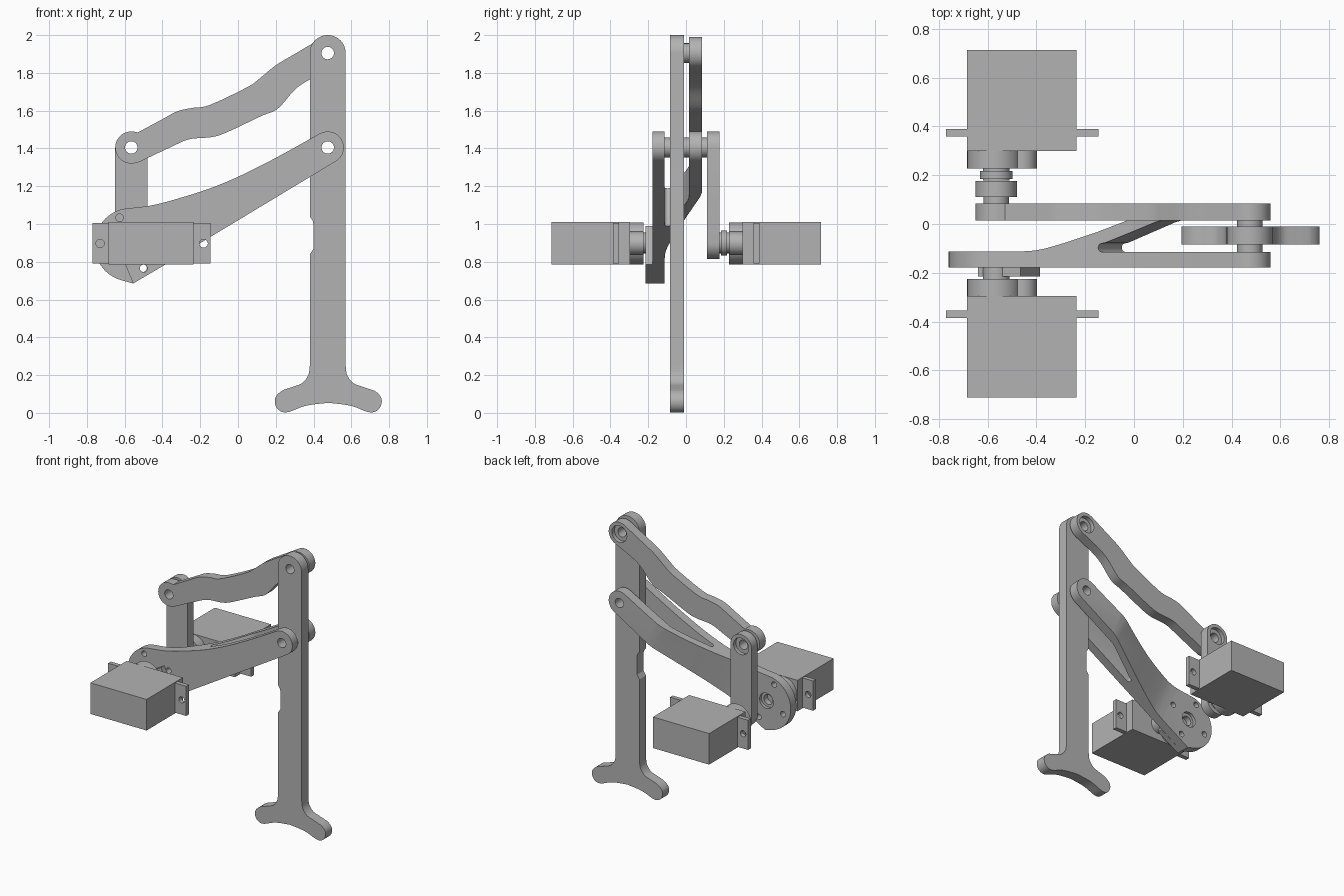
import bpy, bmesh, math
from mathutils import Vector

cube = bpy.data.objects.get("Cube")
if cube:
    bpy.data.objects.remove(cube, do_unlink=True)

grey = bpy.data.materials.new("plain grey")
grey.use_nodes = True
grey.diffuse_color = (0.45, 0.45, 0.45, 1)
grey.node_tree.nodes["Principled BSDF"].inputs["Base Color"].default_value = (0.45, 0.45, 0.45, 1)

# Pivot positions in (x, z)
HIP, CRANK_TOP = (-0.565, 0.9), (-0.565, 1.405)
KNEE, LEG_TOP = (0.475, 1.405), (0.475, 1.905)
AXIS = Vector((KNEE[0] - HIP[0], KNEE[1] - HIP[1])).normalized()


def arc(c, r, a0, a1, n=20):
    """Points on an arc, angles in degrees."""
    angles = [math.radians(a0 + (a1 - a0) * i / n) for i in range(n + 1)]
    return [(c[0] + r * math.cos(a), c[1] + r * math.sin(a)) for a in angles]


def circle(c, r, n=40):
    return arc(c, r, 0, 360, n)[:-1]


def spline(pts, n=6):
    """Smooth curve through the points."""
    p = [Vector(q) for q in [pts[0], *pts, pts[-1]]]
    out = []
    for a, b, c, d in zip(p, p[1:], p[2:], p[3:]):
        for i in range(n):
            t = i / n
            out.append(0.5 * (2 * b + (c - a) * t + (2 * a - 5 * b + 4 * c - d) * t * t
                              + (3 * b - a - 3 * c + d) * t ** 3))
    return [tuple(v) for v in out] + [pts[-1]]


def extrude(name, base, offset):
    """Solid made by sweeping a flat 3D outline along an offset."""
    bm = bmesh.new()
    face = bm.faces.new([bm.verts.new(p) for p in base])
    swept = bmesh.ops.extrude_face_region(bm, geom=[face])["geom"]
    bmesh.ops.translate(bm, vec=offset, verts=[v for v in swept if isinstance(v, bmesh.types.BMVert)])
    bmesh.ops.recalc_face_normals(bm, faces=bm.faces)
    mesh = bpy.data.meshes.new(name)
    bm.to_mesh(mesh)
    bm.free()
    mesh.materials.append(grey)
    obj = bpy.data.objects.new(name, mesh)
    bpy.context.collection.objects.link(obj)
    return obj


def plate(name, outline, y0, y1):
    """Flat part with an (x, z) outline and thickness along y."""
    return extrude(name, [(x, y0, z) for x, z in outline], (0, y1 - y0, 0))


def combine(obj, tool, operation):
    mod = obj.modifiers.new("cut", "BOOLEAN")
    mod.operation, mod.solver, mod.object = operation, "EXACT", tool
    deps = bpy.context.evaluated_depsgraph_get()
    mesh = bpy.data.meshes.new_from_object(obj.evaluated_get(deps))
    obj.modifiers.clear()
    obj.data = mesh
    bpy.data.objects.remove(tool, do_unlink=True)


def drill(obj, c, r, y0=-1, y1=1):
    combine(obj, plate("drill", circle(c, r), y0, y1), "DIFFERENCE")


def box(x0, x1, z0, z1):
    return [(x0, z0), (x1, z0), (x1, z1), (x0, z1)]


# Leg with notched edge and forked foot
foot = spline([(0.38, 0.25), (0.372, 0.2), (0.34, 0.158), (0.29, 0.138), (0.235, 0.118), (0.2, 0.085),
               (0.197, 0.045), (0.22, 0.012), (0.265, 0.004), (0.36, 0.038), (0.475, 0.053)])
notch = [(0.38, 1.04), (0.397, 1.015), (0.4, 0.99), (0.4, 0.87), (0.38, 0.84)]
mirrored_foot = [(0.95 - x + 0.006 * (z < 0.12), z) for x, z in reversed(foot[:-1])]
leg = plate("leg", arc(LEG_TOP, 0.095, 0, 180, 28) + notch + foot + mirrored_foot, -0.085, -0.01)
for pivot in (LEG_TOP, KNEE):
    drill(leg, pivot, 0.033)

# Wavy upper link
upper = spline([(-0.53, 1.485), (-0.4, 1.555), (-0.32, 1.597), (-0.24, 1.615), (-0.15, 1.63),
                (0.05, 1.725), (0.12, 1.775), (0.2, 1.84), (0.3, 1.9), (0.435, 1.98)])
lower = spline([(0.505, 1.825), (0.38, 1.765), (0.3, 1.71), (0.21, 1.61), (0.12, 1.57),
                (-0.06, 1.485), (-0.14, 1.46), (-0.26, 1.448), (-0.36, 1.405), (-0.53, 1.325)])
link = plate("upper_link", upper + arc(LEG_TOP, 0.085, 110, -65)[1:-1] + lower
             + arc(CRANK_TOP, 0.085, -70, -290)[1:-1], 0.015, 0.085)
for pivot in (LEG_TOP, CRANK_TOP):
    drill(link, pivot, 0.033)
drill(link, LEG_TOP, 0.06, 0.055, 1)

# Crank that drives the upper link
crank = plate("crank", arc(CRANK_TOP, 0.085, 0, 180) + arc(HIP, 0.085, 180, 360), 0.11, 0.177)
drill(crank, CRANK_TOP, 0.033)
drill(crank, CRANK_TOP, 0.06, 0.15, 1)

# Forked lower arm: side outline crossed with a fork profile along the arm axis
top_edge = spline([(-0.6, 1.081), (-0.45, 1.1), (-0.3, 1.14), (-0.15, 1.188), (0, 1.25), (0.2, 1.35), (0.432, 1.479)])
arm = plate("lower_arm", [(-0.555, 0.685)] + arc((-0.565, 0.89), 0.195, 255, 105, 30) + top_edge
            + arc(KNEE, 0.085, 115, -58), -0.2, 0.2)
web = spline([(0.17, -0.113), (0.25, -0.106), (0.35, -0.08), (0.5, -0.032)]) + [(0.8, 0.075), (0.85, 0.085)]
slot = [(1.4, 0.015), (0.79, 0.015), (0.76, 0.008), (0.53, -0.078)] + arc((0.52, -0.097), 0.018, 90, 270, 8) \
    + [(1.4, -0.115), (1.4, -0.178), (-0.4, -0.178), (-0.4, -0.113)]
up = Vector((-AXIS[1], 0, AXIS[0]))
origin = Vector((HIP[0], 0, HIP[1])) - 0.6 * up
fork = extrude("fork", [origin + Vector((s * AXIS[0], y, s * AXIS[1])) for s, y in web + [(1.4, 0.085)] + slot],
               1.2 * up)
combine(arm, fork, "INTERSECT")
drill(arm, KNEE, 0.033)
drill(arm, HIP, 0.035)
drill(arm, HIP, 0.055, -0.135, 0)
for k in range(4):
    a = math.radians(25 + 90 * k)
    drill(arm, (HIP[0] + 0.147 * math.cos(a), HIP[1] + 0.147 * math.sin(a)), 0.02)

# Raised horn seat on the hip
seat = plate("horn_seat", [(-0.555, 0.685), (-0.385, 0.785), (-0.465, 0.99), (-0.64, 0.89)], -0.215, -0.177)
drill(seat, (-0.5, 0.765), 0.02)

# Pivot spacers
for name, c, y0, y1 in [("leg_top_spacer", LEG_TOP, -0.011, 0.016),
                        ("crank_spacer", CRANK_TOP, 0.084, 0.111),
                        ("knee_back_spacer", KNEE, -0.011, 0.016),
                        ("knee_front_spacer", KNEE, -0.116, -0.084)]:
    drill(plate(name, circle(c, 0.052), y0, y1), c, 0.033)

# Two servos, front and back, facing each other
for side, sign in (("front", -1), ("back", 1)):
    gap = 0.003 * (sign + 1) / 2

    def part(name, outline, near, far):
        return plate(f"{side}_{name}", outline, sign * (near + gap), sign * (far + gap))

    part("servo_body", box(-0.685, -0.235, 0.785, 1.01), 0.296, 0.711)
    ears = part("servo_ears", box(-0.77, -0.145, 0.79, 1.005), 0.355, 0.386)
    for x in (-0.73, -0.182):
        drill(ears, (x, 0.897), 0.022)
    part("servo_gearbox", circle((-0.572, 0.897), 0.112), 0.225, 0.3)
    part("servo_small_gear", circle((-0.46, 0.897), 0.062), 0.225, 0.3)
    part("servo_shaft", circle(HIP, 0.055), 0.175, 0.23)
plate("crank_collar", circle(HIP, 0.066), 0.185, 0.217)

# Smooth rounded sides, crisp rims
bpy.ops.object.select_all(action="DESELECT")
for obj in bpy.context.collection.objects:
    if obj.type == "MESH" and grey.name in obj.data.materials:
        obj.select_set(True)
        bpy.context.view_layer.objects.active = obj
bpy.ops.object.shade_smooth_by_angle(angle=math.radians(30))
